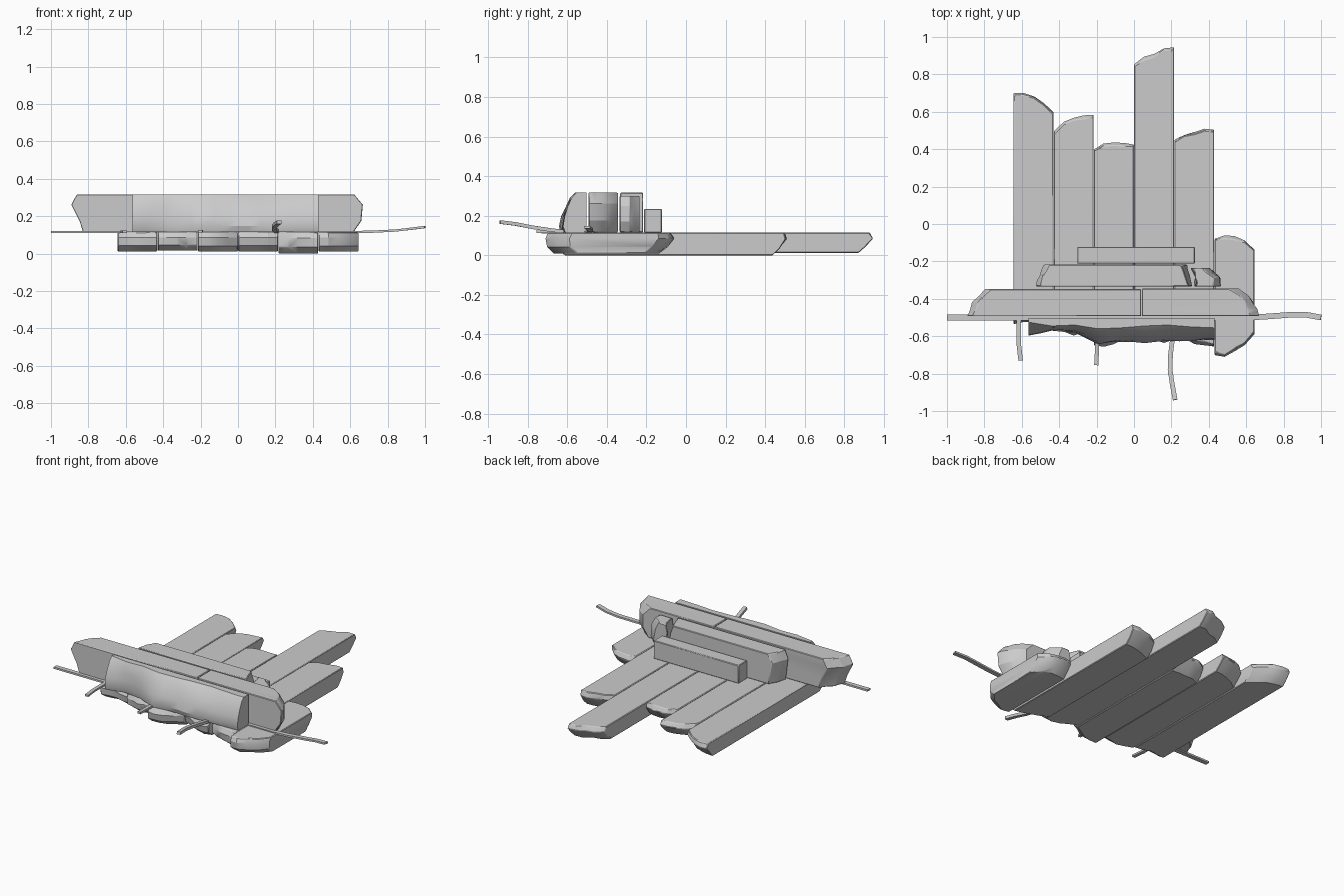
import bpy, bmesh, random
from mathutils import Vector

if "Cube" in bpy.data.objects:
    bpy.data.objects.remove(bpy.data.objects["Cube"])

random.seed(4)
LEVELS = (0.0, 0.3, 0.72, 1.0)


def finish(name, bm, bevel=0.0):
    bmesh.ops.recalc_face_normals(bm, faces=bm.faces)
    me = bpy.data.meshes.new(name)
    bm.to_mesh(me)
    bm.free()
    ob = bpy.data.objects.new(name, me)
    bpy.context.collection.objects.link(ob)
    if bevel:
        m = ob.modifiers.new("worn_edges", 'BEVEL')
        m.width = bevel
        m.segments = 1
        m.limit_method = 'ANGLE'
        m.angle_limit = 0.9
    bpy.context.view_layer.objects.active = ob
    ob.select_set(True)
    bpy.ops.object.shade_smooth_by_angle(angle=0.45)
    ob.select_set(False)
    return ob


def at(vals, t):
    # sample an evenly spaced list at t in 0..1
    f = t * (len(vals) - 1)
    i = min(int(f), len(vals) - 2)
    return vals[i] + (vals[i + 1] - vals[i]) * (f - i)


def board(name, axis, w0, w1, z0, z1, start, end, cut_a, cut_b, rough=0.012):
    """Straight board; start/end give the broken outline across its width,
    cut_a/cut_b how far each end is worn back from bottom to top."""
    bm = bmesh.new()
    n = 5

    def cap(vals, cut, sign):
        grid = []
        for i in range(n):
            t = i / (n - 1)
            col = []
            for j, lv in enumerate(LEVELS):
                r = random.uniform(0, rough) if any(cut) else 0
                p = at(vals, t) + sign * (cut[j] + r)
                w = w0 + (w1 - w0) * t
                z = z0 + (z1 - z0) * lv
                col.append(bm.verts.new((w, p, z) if axis == 'y' else (p, w, z)))
            grid.append(col)
        return grid

    a, b = cap(start, cut_a, 1), cap(end, cut_b, -1)
    m = len(LEVELS)
    for i in range(n - 1):
        for j in range(m - 1):
            for g in (a, b):
                bm.faces.new((g[i][j], g[i + 1][j], g[i + 1][j + 1], g[i][j + 1]))
        for j in (0, m - 1):
            bm.faces.new((a[i][j], b[i][j], b[i + 1][j], a[i + 1][j]))
    for j in range(m - 1):
        for i in (0, n - 1):
            bm.faces.new((a[i][j], a[i][j + 1], b[i][j + 1], b[i][j]))
    return finish(name, bm, 0.004)


def rod(name, path, w, h):
    # flat reinforcing bar swept along a path
    bm = bmesh.new()
    pts = [Vector(p) for p in path]
    rings = []
    for i, p in enumerate(pts):
        d = pts[min(i + 1, len(pts) - 1)] - pts[max(i - 1, 0)]
        d.normalize()
        side = d.cross(Vector((0, 0, 1))).normalized() * w / 2
        up = side.cross(d).normalized() * h / 2
        rings.append([bm.verts.new(p + s * side + u * up)
                      for s, u in ((-1, -1), (1, -1), (1, 1), (-1, 1))])
    for r, q in zip(rings, rings[1:]):
        for k in range(4):
            bm.faces.new((r[k], r[(k + 1) % 4], q[(k + 1) % 4], q[k]))
    bm.faces.new(rings[0])
    bm.faces.new(rings[-1])
    return finish(name, bm)


# floor boards: front outline, back outline, bottom height
floor = [
    ((-0.54, -0.53, -0.56), (0.71, 0.71, 0.67, 0.61), 0.012),
    ((-0.57, -0.60, -0.58), (0.50, 0.565, 0.58, 0.595), 0.015),
    ((-0.66, -0.665, -0.63, -0.58), (0.41, 0.44, 0.437, 0.437), 0.01),
    ((-0.57, -0.60, -0.64, -0.63), (0.865, 0.90, 0.915, 0.95, 0.95), 0.012),
    ((-0.59, -0.63, -0.655, -0.665), (0.46, 0.495, 0.51, 0.515), 0.0),
    ((-0.71, -0.72, -0.69, -0.66, -0.60), (-0.07, -0.055, -0.06, -0.08, -0.13), 0.01),
]
for i, (front, back, z0) in enumerate(floor):
    x = -0.645 + i * 0.215
    board(f"floor_board_{i + 1}", 'y', x + 0.001, x + 0.214, z0, 0.114,
          front, back, (0.05, 0.008, 0.0, 0.02), (0.07, 0.035, 0.0, 0.012))

# stepped wall boards lying along x
board("back_step", 'x', -0.212, -0.122, 0.114, 0.235, (-0.303, -0.303),
      (0.325, 0.325), (0, 0, 0, 0), (0, 0, 0, 0))
board("middle_step", 'x', -0.333, -0.217, 0.116, 0.316, (-0.53, -0.515, -0.485),
      (0.318, 0.30, 0.285), (0.02, 0.01, 0.0, 0.02), (0.0, 0.0, 0.01, 0.025))
board("middle_step_fragment", 'x', -0.335, -0.235, 0.116, 0.30, (0.323, 0.318, 0.30),
      (0.475, 0.47, 0.41), (0, 0, 0, 0.005), (0.03, 0.0, 0.01, 0.04))
board("wall_left", 'x', -0.493, -0.348, 0.116, 0.317, (-0.895, -0.87, -0.80),
      (0.038, 0.038), (0.06, 0.045, 0.0, 0.025), (0, 0, 0, 0))
board("wall_right", 'x', -0.493, -0.345, 0.116, 0.317, (0.042, 0.042),
      (0.67, 0.66, 0.63, 0.56), (0, 0, 0, 0), (0.04, 0.0, 0.0, 0.045))

# leaning front slab with a wavy broken face
bm = bmesh.new()
bulge = (-0.60, -0.57, -0.585, -0.645, -0.63, -0.635, -0.63, -0.625, -0.62)
top = (-0.53, -0.55, -0.545, -0.565, -0.56, -0.55, -0.545, -0.555, -0.56)
cols = 17
rings = []
for i in range(cols):
    t = i / (cols - 1)
    x = -0.565 + 0.995 * t
    yb, yt = at(bulge, t), at(top, t)
    section = [(-0.503, 0.116), (yb + 0.01, 0.116)]
    for k in (0.15, 0.4, 0.65, 0.88):
        section.append((yb + (yt - yb) * k * k - random.uniform(-0.004, 0.004),
                        0.116 + 0.2 * k))
    section += [(yt + 0.005, 0.316), (-0.503, 0.316)]
    rings.append([bm.verts.new((x, y, z)) for y, z in section])
for r, q in zip(rings, rings[1:]):
    for k in range(len(r)):
        j = (k + 1) % len(r)
        bm.faces.new((r[k], r[j], q[j], q[k]))
bm.faces.new(rings[0])
bm.faces.new(rings[-1])
finish("front_slab", bm)

# reinforcing bars
rod("long_bar", [(-1, -0.5, 0.115), (0.62, -0.5, 0.115), (0.72, -0.494, 0.117),
                 (0.84, -0.485, 0.123), (0.92, -0.485, 0.132), (1, -0.5, 0.142)], 0.03, 0.012)
rod("bent_bar", [(0.2, -0.5, 0.118), (0.205, -0.62, 0.12), (0.195, -0.7, 0.13),
                 (0.193, -0.78, 0.142), (0.205, -0.86, 0.158), (0.22, -0.94, 0.168)], 0.025, 0.018)
rod("left_bar", [(-0.615, -0.5, 0.117), (-0.615, -0.65, 0.117), (-0.606, -0.73, 0.117)], 0.024, 0.012)
rod("short_bar", [(-0.2, -0.5, 0.12), (-0.198, -0.68, 0.12), (-0.202, -0.755, 0.12)], 0.022, 0.014)
